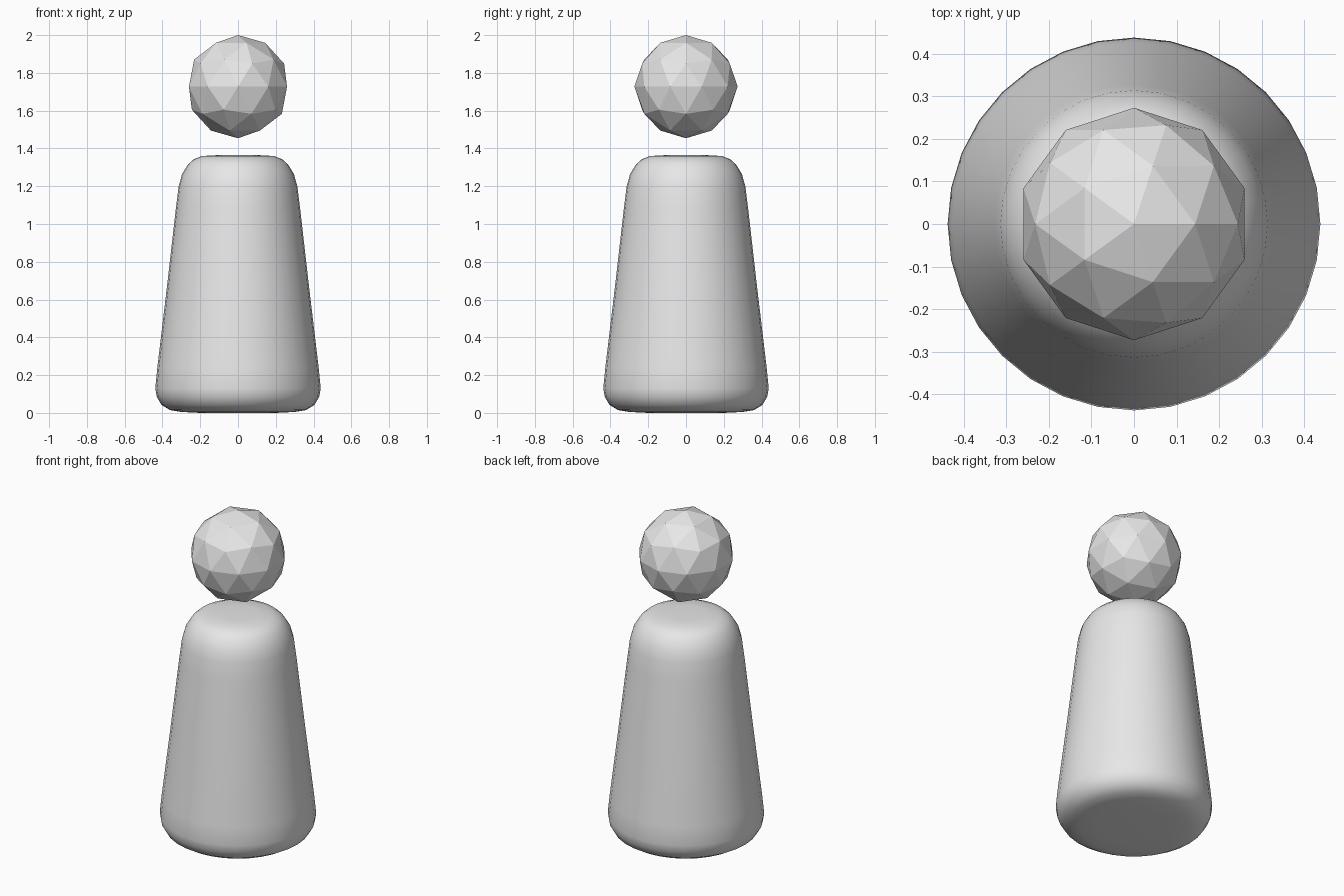
import bpy
import bmesh
from math import tau
from mathutils import Vector

cube = bpy.data.objects.get("Cube")
if cube:
    bpy.data.objects.remove(cube, do_unlink=True)

grey = bpy.data.materials.new("plain light grey")
grey.use_nodes = True
colour = (0.8, 0.8, 0.8, 1)
grey.diffuse_color = colour
grey.node_tree.nodes["Principled BSDF"].inputs["Base Color"].default_value = colour


def add_part(name, bm, smooth):
    """Turn a bmesh into a named object with the grey material."""
    bmesh.ops.recalc_face_normals(bm, faces=bm.faces)
    for face in bm.faces:
        face.smooth = smooth
    mesh = bpy.data.meshes.new(name)
    bm.to_mesh(mesh)
    bm.free()
    mesh.materials.append(grey)
    part = bpy.data.objects.new(name, mesh)
    bpy.context.collection.objects.link(part)
    return part


# Body: tapered round profile with soft rims, turned about the z axis
profile = [(0, 0), (0.20, 0), (0.30, 0.005), (0.36, 0.015), (0.405, 0.042),
           (0.43, 0.085), (0.438, 0.13), (0.427, 0.24), (0.377, 0.66),
           (0.328, 1.09), (0.314, 1.20), (0.296, 1.265), (0.265, 1.315),
           (0.235, 1.342), (0.19, 1.36), (0.10, 1.365), (0, 1.365)]
bm = bmesh.new()
verts = [bm.verts.new((r, 0, z)) for r, z in profile]
edges = [bm.edges.new(pair) for pair in zip(verts, verts[1:])]
bmesh.ops.spin(bm, geom=verts + edges, cent=(0, 0, 0), axis=(0, 0, 1),
               angle=tau, steps=32)
bmesh.ops.remove_doubles(bm, verts=bm.verts, dist=0.0005)
add_part("body", bm, True)

# Head: faceted ball floating above the body
bm = bmesh.new()
bmesh.ops.create_icosphere(bm, subdivisions=2, radius=0.273)
bmesh.ops.translate(bm, verts=bm.verts, vec=Vector((0, 0, 1.727)))
add_part("head", bm, False)
